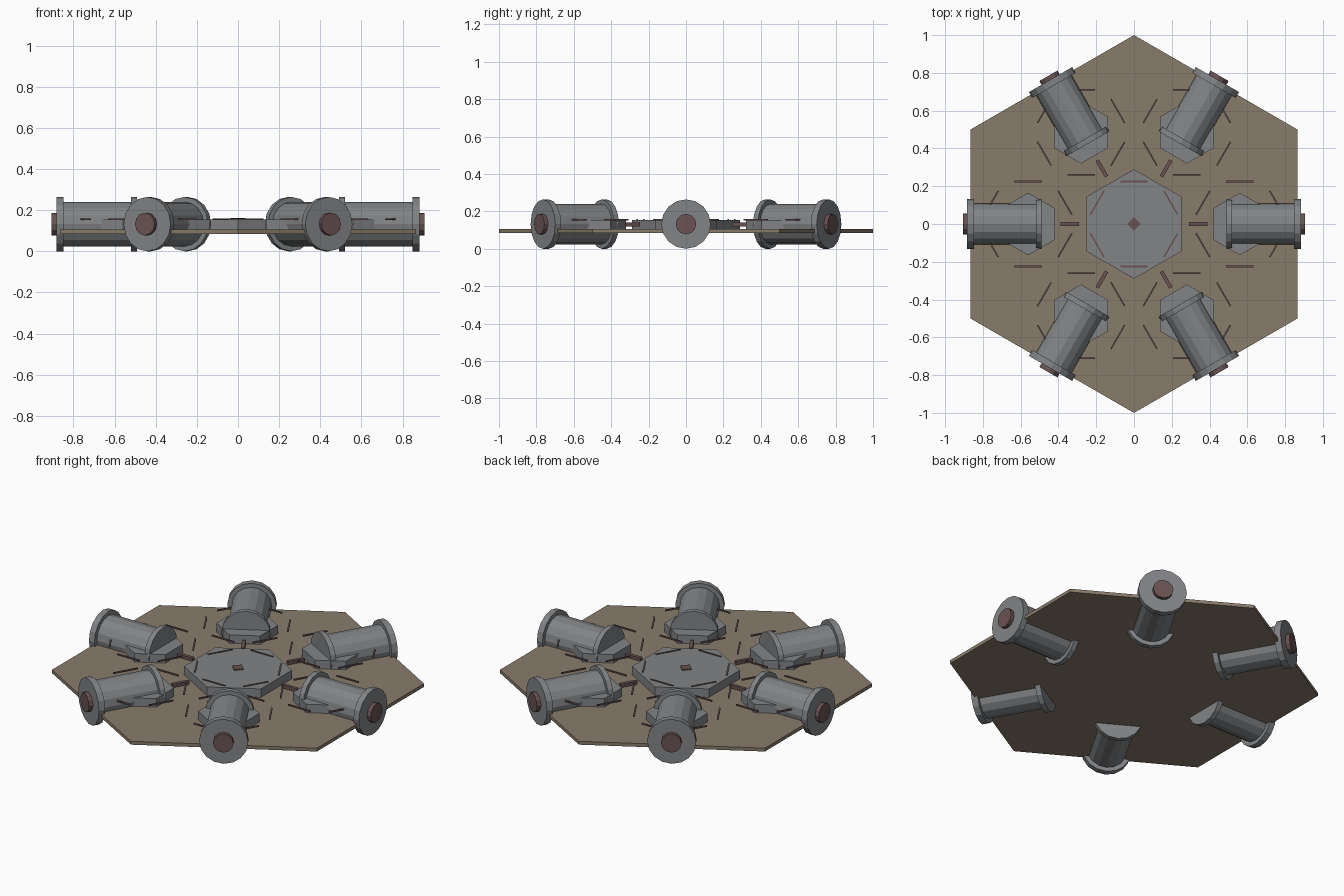
import bpy
from math import cos, sin, pi, radians
from mathutils import Matrix, Vector

cube = bpy.data.objects.get("Cube")
if cube:
    bpy.data.objects.remove(cube, do_unlink=True)


def material(name, rgb):
    m = bpy.data.materials.new(name)
    m.use_nodes = True
    m.diffuse_color = (*rgb, 1)
    m.node_tree.nodes["Principled BSDF"].inputs["Base Color"].default_value = (*rgb, 1)
    return m


TAN = material("tan", (0.25, 0.20, 0.145))
GREY = material("steel grey", (0.22, 0.23, 0.24))
RED = material("dull red", (0.145, 0.085, 0.085))


def finish(name, mat, matrix):
    ob = bpy.context.object
    ob.name = name
    ob.data.materials.append(mat)
    ob.matrix_world = matrix
    return ob


def prism(name, mat, sides, radius, low, high, place=Matrix(), spin=0):
    """Flat-sided cylinder between two heights on the local z axis."""
    bpy.ops.mesh.primitive_cylinder_add(vertices=sides, radius=radius, depth=high - low)
    return finish(name, mat, place @ Matrix.Translation((0, 0, (low + high) / 2))
                  @ Matrix.Rotation(spin, 4, "Z"))


def bar(name, mat, size, centre, angle):
    bpy.ops.mesh.primitive_cube_add(size=1)
    return finish(name, mat, Matrix.Translation(centre) @ Matrix.Rotation(angle, 4, "Z")
                  @ Matrix.Diagonal((*size, 1)))


def pad(name, x, y, radius):
    """Hexagonal pad with a ring of six thin rods around its centre."""
    prism(name, GREY, 6, radius, 0.1, 0.155, Matrix.Translation((x, y, 0)))
    for k in range(6):
        a = radians(30 + 60 * k)
        bar(name + "_rod", RED, (0.145, 0.008, 0.008),
            (x + 0.225 * cos(a), y + 0.225 * sin(a), 0.155), a + pi / 2)


# Base plate and central hub
prism("base_plate", TAN, 6, 1.0, 0.085, 0.105)
pad("hub_pad", 0, 0, 0.29)
prism("hub_marker", RED, 4, 0.037, 0.15, 0.162)

# Six outward-facing modules
for i in range(6):
    a = radians(60 * i)
    c, s = cos(a), sin(a)
    pad("module_pad", 0.56 * c, 0.56 * s, 0.165)
    bar("connector", RED, (0.1, 0.02, 0.02), (0.34 * c, 0.34 * s, 0.13), a)
    # Local z of the drum points outward from the hub
    drum = (Matrix.Translation((0, 0, 0.132)) @ Matrix.Rotation(a, 4, "Z")
            @ Matrix.Rotation(pi / 2, 4, "Y"))
    prism("drum_body", GREY, 16, 0.108, 0.5, 0.86, drum)
    prism("inner_flange", GREY, 16, 0.132, 0.49, 0.52, drum)
    prism("outer_flange", GREY, 16, 0.132, 0.847, 0.883, drum)
    prism("drum_cap", RED, 12, 0.055, 0.88, 0.906, drum)
